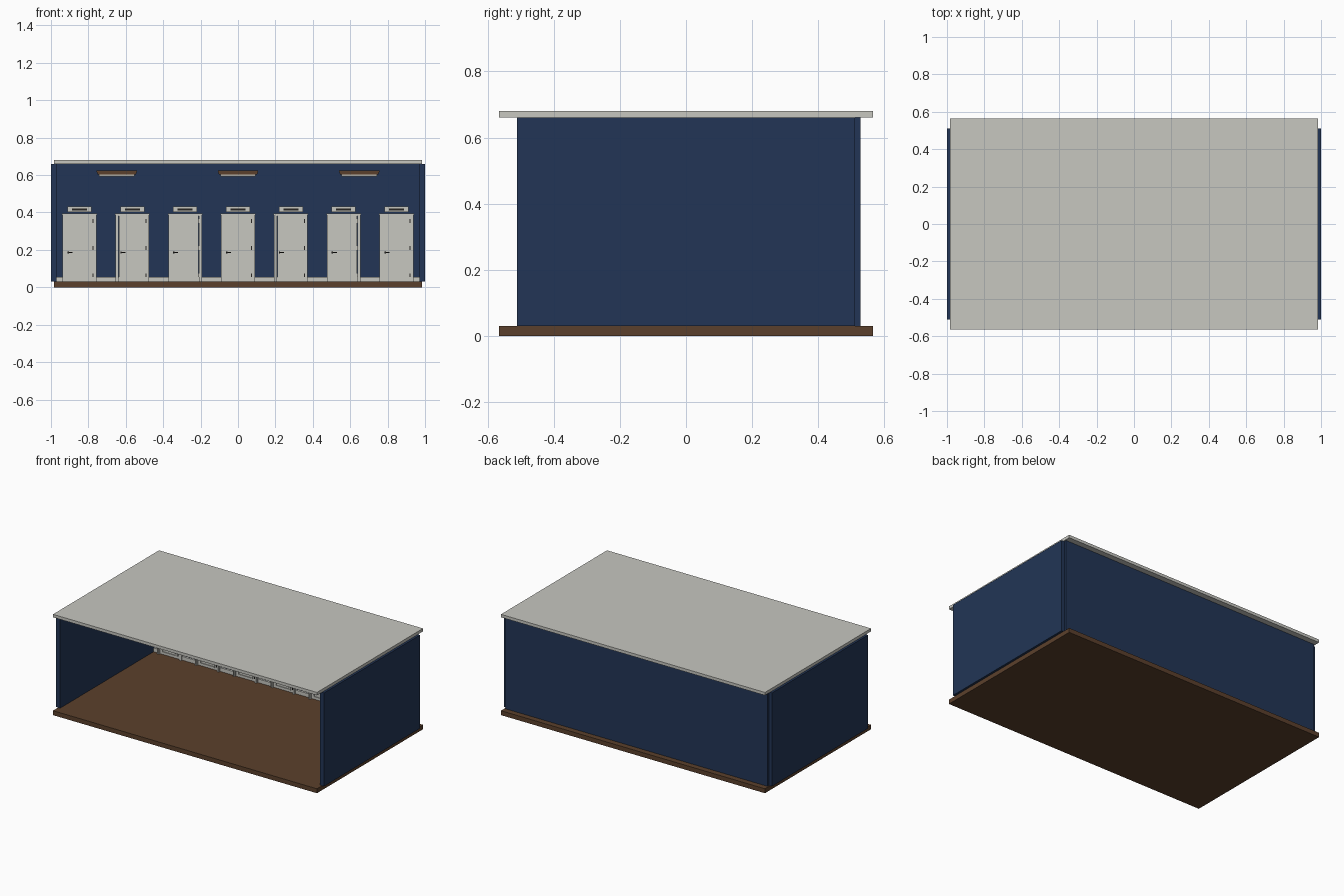
import bpy, bmesh, math

if "Cube" in bpy.data.objects:
    bpy.data.objects.remove(bpy.data.objects["Cube"])


def mat(name, r, g, b):
    m = bpy.data.materials.new(name)
    m.diffuse_color = (r, g, b, 1)
    m.use_nodes = True
    m.node_tree.nodes["Principled BSDF"].inputs["Base Color"].default_value = m.diffuse_color
    return m


NAVY = mat("navy wall", 0.016, 0.036, 0.093)
BROWN = mat("brown wood", 0.105, 0.051, 0.025)
WHITE = mat("off white", 0.57, 0.57, 0.53)
DARK = mat("dark metal", 0.02, 0.018, 0.016)
LAMP = mat("lamp diffuser", 0.5, 0.47, 0.4)


def finish(name, bm, material):
    bmesh.ops.recalc_face_normals(bm, faces=bm.faces)
    me = bpy.data.meshes.new(name)
    bm.to_mesh(me)
    bm.free()
    me.materials.append(material)
    ob = bpy.data.objects.new(name, me)
    bpy.context.collection.objects.link(ob)
    return ob


def add_box(bm, x0, x1, y0, y1, z0, z1):
    vs = bmesh.ops.create_cube(bm, size=1)["verts"]
    for v in vs:
        v.co = ((x0 + x1) / 2 + v.co.x * (x1 - x0),
                (y0 + y1) / 2 + v.co.y * (y1 - y0),
                (z0 + z1) / 2 + v.co.z * (z1 - z0))
    return vs


def box(name, material, *dims):
    bm = bmesh.new()
    add_box(bm, *dims)
    return finish(name, bm, material)


def add_ring(bm, pts, w, y_front, y_back):
    """Raised moulding following a closed xz outline; w is its width."""
    cx = (min(p[0] for p in pts) + max(p[0] for p in pts)) / 2
    cz = (min(p[1] for p in pts) + max(p[1] for p in pts)) / 2
    hx = max(p[0] for p in pts) - cx
    hz = max(p[1] for p in pts) - cz
    inner = [(cx + (x - cx) * (1 - w / hx), cz + (z - cz) * (1 - w / hz)) for x, z in pts]
    loops = [[bm.verts.new((x, y, z)) for x, z in line]
             for line, y in ((pts, y_back), (pts, y_front), (inner, y_front), (inner, y_back))]
    n = len(pts)
    for a in range(4):
        la, lb = loops[a], loops[(a + 1) % 4]
        for i in range(n):
            j = (i + 1) % n
            bm.faces.new((la[i], la[j], lb[j], lb[i]))


def rect(hx, z0, z1):
    return [(-hx, z0), (hx, z0), (hx, z1), (-hx, z1)]


# Building shell
box("floor", BROWN, -0.985, 0.985, -0.565, 0.565, 0, 0.03)
box("roof", WHITE, -0.985, 0.985, -0.565, 0.565, 0.66, 0.68)
for side, s in (("left", -1), ("right", 1)):
    box(side + "_wall", NAVY, min(s, s * 0.97), max(s, s * 0.97), -0.511, 0.511, 0.03, 0.66)
WALL = 0.497
box("back_wall", NAVY, -0.978, 0.978, WALL, 0.527, 0.03, 0.66)
box("baseboard", WHITE, -0.97, 0.97, WALL - 0.01, WALL + 0.002, 0.03, 0.055)

# Door meshes are made once at x = 0 and then repeated
SLAB = WALL - 0.014


def make_door_parts():
    # Slab with three raised mouldings
    bm = bmesh.new()
    add_box(bm, -0.072, 0.072, SLAB, WALL + 0.002, 0.032, 0.38)
    arch = [(0.056 * math.cos(math.pi * i / 14), 0.326 + 0.045 * math.sin(math.pi * i / 14))
            for i in range(15)]
    for outline in (arch, rect(0.056, 0.172, 0.318), rect(0.056, 0.046, 0.148)):
        add_ring(bm, outline, 0.006, SLAB - 0.005, SLAB + 0.001)
    for z0, z1 in ((0.186, 0.304), (0.06, 0.134)):
        add_box(bm, -0.042, 0.042, SLAB - 0.003, SLAB + 0.001, z0, z1)
    slab = finish("door", bm, WHITE)

    # Stepped surround with a cap
    bm = bmesh.new()
    for s in (-1, 1):
        for a, b, y in ((0.073, 0.09, WALL - 0.02), (0.08, 0.086, WALL - 0.025)):
            add_box(bm, min(s * a, s * b), max(s * a, s * b), y, WALL + 0.002, 0.03, 0.386)
    add_box(bm, -0.09, 0.09, WALL - 0.02, WALL + 0.002, 0.38, 0.39)
    add_box(bm, -0.093, 0.093, WALL - 0.027, WALL + 0.002, 0.386, 0.395)
    frame = finish("door_frame", bm, WHITE)

    # Lever handle and hinges
    bm = bmesh.new()
    add_box(bm, -0.064, -0.057, SLAB - 0.015, SLAB, 0.181, 0.192)
    add_box(bm, -0.064, -0.037, SLAB - 0.02, SLAB - 0.013, 0.183, 0.19)
    for z in (0.065, 0.21, 0.355):
        add_box(bm, 0.07, 0.075, SLAB - 0.008, SLAB, z - 0.01, z + 0.01)
    metal = finish("door_handle_and_hinges", bm, DARK)

    # Plain sign plate with a dark strip
    plate = box("door_sign", WHITE, -0.064, 0.064, WALL - 0.01, WALL + 0.002, 0.402, 0.432)
    strip = box("door_sign_strip", DARK, -0.04, 0.04, WALL - 0.012, WALL - 0.009, 0.411, 0.421)
    return slab, frame, metal, plate, strip


def repeat(parts, xs):
    for ob in parts:
        ob.location.x = xs[0]
        for x in xs[1:]:
            c = ob.copy()
            c.location.x = x
            bpy.context.collection.objects.link(c)


repeat(make_door_parts(), [(i - 3) * 0.2825 for i in range(7)])

# Wall lamps: brown housing tapering downwards over a pale diffuser
bm = bmesh.new()
for v in add_box(bm, -0.107, 0.107, WALL - 0.06, WALL + 0.002, 0.604, 0.616):
    if v.co.z < 0.61:
        v.co.x *= 0.95
add_box(bm, -0.108, 0.108, WALL - 0.064, WALL + 0.002, 0.616, 0.625)
housing = finish("wall_lamp_housing", bm, BROWN)
diffuser = box("wall_lamp_diffuser", LAMP, -0.094, 0.094, WALL - 0.052, WALL + 0.002, 0.592, 0.605)
repeat((housing, diffuser), [-0.648, 0, 0.648])
